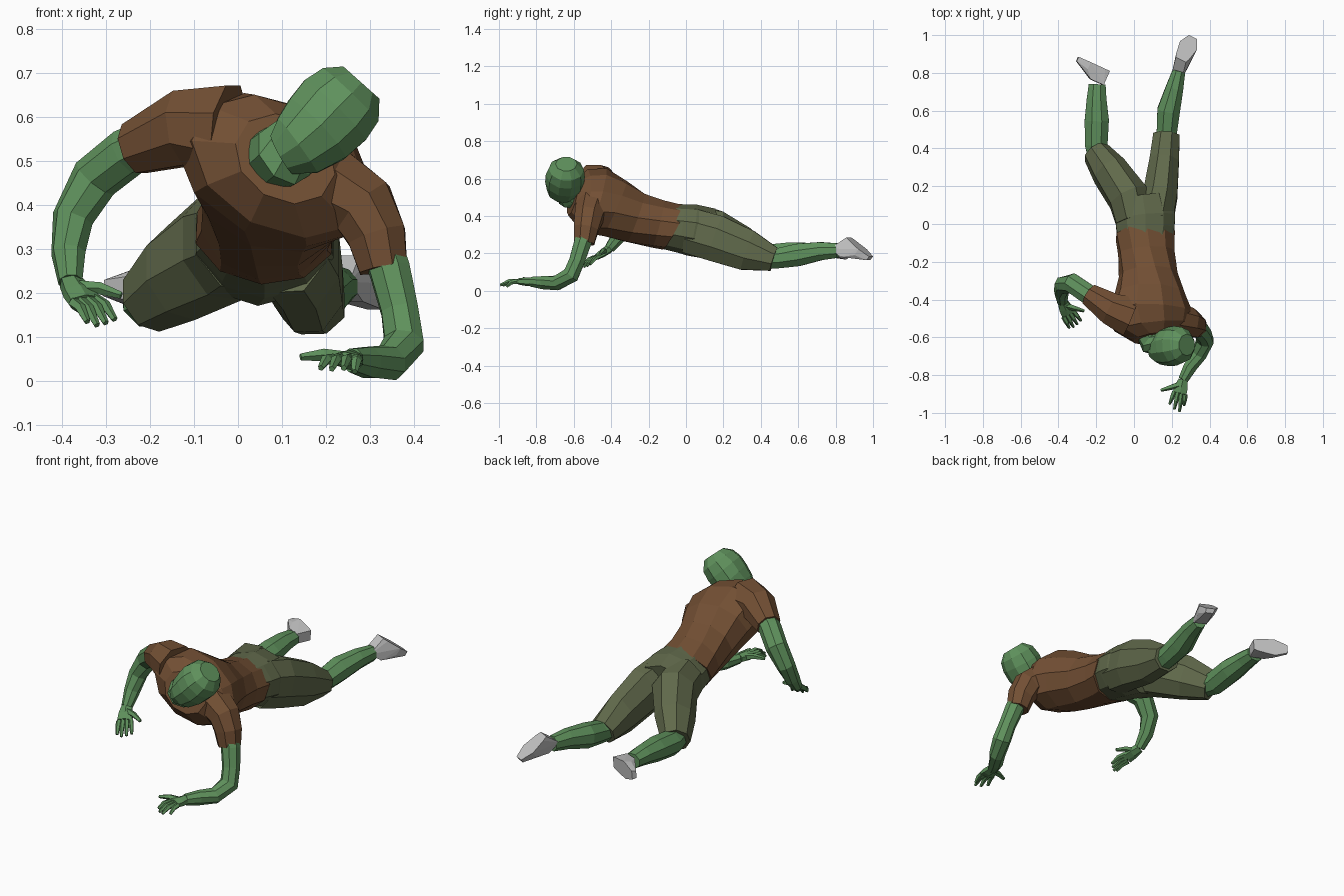
import bpy, bmesh, math
from mathutils import Vector as V


def material(name, rgb):
    m = bpy.data.materials.new(name)
    m.diffuse_color = (*rgb, 1)
    return m


SKIN = material("green skin", (0.115, 0.285, 0.108))
SHIRT = material("brown cloth", (0.17, 0.079, 0.034))
PANTS = material("olive cloth", (0.118, 0.142, 0.07))
SHOE = material("light grey", (0.54, 0.54, 0.54))


def finish(name, bm, mat):
    bmesh.ops.recalc_face_normals(bm, faces=bm.faces)
    me = bpy.data.meshes.new(name)
    bm.to_mesh(me)
    bm.free()
    me.materials.append(mat)
    ob = bpy.data.objects.new(name, me)
    bpy.context.collection.objects.link(ob)
    return ob


def loft(name, rings, mat, n=8, side=(1, 0, 0)):
    """Skin rings of (x, y, z, half width, half depth, roll in degrees, lean)."""
    bm = bmesh.new()
    pts = [V(r[:3]) for r in rings]
    loops = []
    for i, r in enumerate(rings):
        t = (pts[min(i + 1, len(pts) - 1)] - pts[max(i - 1, 0)]).normalized()
        s = V(side)
        if len(r) > 5:
            a = math.radians(r[5])
            s = V((math.cos(a), -0.1 * math.sin(a), -math.sin(a)))
        s = (s - t * s.dot(t)).normalized()
        u = t.cross(s)
        w, d = r[3] * 1.05, (r[4] if len(r) > 4 else r[3]) * 1.05
        if len(r) > 6:
            u = u + t * (r[6] / d)
        loops.append([bm.verts.new(pts[i] + s * w * math.cos(k) + u * d * math.sin(k))
                      for k in [(j + 0.5) * math.tau / n for j in range(n)]])
    for a, b in zip(loops, loops[1:]):
        for j in range(n):
            bm.faces.new((a[j], a[(j + 1) % n], b[(j + 1) % n], b[j]))
    bm.faces.new(loops[0])
    bm.faces.new(loops[-1])
    return finish(name, bm, mat)


def shoe(name, ankle, heel, toe, axis, wide=1.0):
    """Wedge shoe: ankle opening, flat sole from heel to toe."""
    ankle, heel, toe, axis = V(ankle), V(heel), V(toe), V(axis).normalized() * wide
    ball = heel.lerp(toe, 0.62)
    up = ankle - heel
    along = (toe - heel).normalized()
    up = (up - along * up.dot(along)).normalized()
    bm = bmesh.new()
    for p, w in ((heel, 0.03), (heel.lerp(toe, 0.15), 0.038), (ball, 0.05), (toe, 0.024),
                 (ball + up * 0.04, 0.042), (toe + up * 0.025, 0.02),
                 (ankle - along * 0.035, 0.03), (ankle + along * 0.04, 0.032)):
        for sgn in (-1, 1):
            bm.verts.new(p + axis * w * sgn)
    bmesh.ops.convex_hull(bm, input=bm.verts)
    bmesh.ops.dissolve_limit(bm, angle_limit=0.03, verts=bm.verts, edges=bm.edges)
    finish(name, bm, SHOE)


def hand(label, wrist, knuckle, spread, tips, thumb):
    """Flat palm, four bent fingers and a thumb."""
    wrist, knuckle, spread = V(wrist), V(knuckle), V(spread)
    mid = wrist.lerp(knuckle, 0.55)
    loft(label + "_palm", [(*wrist, 0.027, 0.023), (*mid, 0.038, 0.021),
                           (*knuckle, 0.04, 0.016)], SKIN, 6, spread)
    for i, tip in enumerate(tips):
        a = knuckle + spread.normalized() * (i - 1.5) * 0.02
        b = a.lerp(V(tip), 0.5) + V((0, 0, 0.01))
        loft(f"{label}_finger_{i + 1}", [(*a, 0.013), (*b, 0.012), (*tip, 0.007)], SKIN, 5, spread)
    a = wrist.lerp(knuckle, 0.3)
    b = a.lerp(V(thumb), 0.55) + V((0, 0, 0.008))
    loft(label + "_thumb", [(*a, 0.018), (*b, 0.014), (*thumb, 0.008)], SKIN, 5, (0, 1, 0))


# Shirt: torso rolled so one shoulder is raised, hem leaning forward below
loft("shirt_torso", [
    (0.06, -0.06, 0.337, 0.155, 0.122, 4, -0.035),
    (0.065, -0.15, 0.357, 0.145, 0.125, 8),
    (0.075, -0.27, 0.39, 0.15, 0.135, 15),
    (0.085, -0.38, 0.44, 0.185, 0.15, 22),
    (0.085, -0.47, 0.48, 0.23, 0.155, 26),
    (0.095, -0.545, 0.488, 0.205, 0.14, 27),
    (0.107, -0.605, 0.505, 0.115, 0.095, 30)], SHIRT, 10)
loft("raised_sleeve", [(-0.02, -0.49, 0.565, 0.11), (-0.12, -0.45, 0.575, 0.088),
                       (-0.235, -0.375, 0.528, 0.06)], SHIRT, 8, (0, 0, 1))
loft("lowered_sleeve", [(0.2, -0.5, 0.45, 0.09), (0.285, -0.52, 0.395, 0.078),
                        (0.315, -0.535, 0.33, 0.068), (0.33, -0.545, 0.255, 0.056)],
     SHIRT, 8, (0, 1, 0))

# Neck and tilted head
loft("neck", [(0.07, -0.55, 0.5, 0.07), (0.105, -0.625, 0.515, 0.073),
              (0.15, -0.64, 0.56, 0.06)], SKIN)
loft("head", [(0.1, -0.655, 0.515, 0.05, 0.055), (0.135, -0.66, 0.535, 0.076, 0.08),
              (0.18, -0.65, 0.573, 0.092, 0.099), (0.22, -0.645, 0.615, 0.097, 0.1),
              (0.255, -0.64, 0.65, 0.087, 0.09), (0.28, -0.64, 0.678, 0.055, 0.055)],
     SKIN, 10, (0.7, 0, -0.7))

# Arms and hands
loft("raised_arm", [(-0.17, -0.42, 0.555, 0.053), (-0.25, -0.367, 0.52, 0.054),
                    (-0.325, -0.315, 0.46, 0.053), (-0.375, -0.322, 0.37, 0.045),
                    (-0.385, -0.36, 0.29, 0.038), (-0.38, -0.41, 0.225, 0.027)],
     SKIN, 8, (0.5, 0.8, 0))
hand("raised_hand", (-0.38, -0.41, 0.225), (-0.348, -0.475, 0.182), (0.055, 0.035, 0.01),
     [(-0.342, -0.55, 0.135), (-0.32, -0.545, 0.127), (-0.3, -0.53, 0.132), (-0.28, -0.512, 0.14)],
     (-0.265, -0.46, 0.195))
loft("planted_arm", [(0.32, -0.53, 0.32, 0.048), (0.345, -0.555, 0.25, 0.047),
                     (0.367, -0.583, 0.16, 0.043), (0.377, -0.615, 0.085, 0.046),
                     (0.345, -0.69, 0.042, 0.04), (0.295, -0.76, 0.043, 0.036),
                     (0.26, -0.825, 0.048, 0.027)], SKIN, 8, (1, 0, 0))
hand("planted_hand", (0.26, -0.825, 0.048), (0.242, -0.895, 0.05), (-0.055, 0.015, 0),
     [(0.265, -0.96, 0.022), (0.24, -0.993, 0.03), (0.213, -0.98, 0.028), (0.188, -0.953, 0.03)],
     (0.142, -0.88, 0.055))

# Trousers: hips and two legs
loft("trouser_hips", [(0.06, -0.11, 0.345, 0.138, 0.116), (0.06, -0.02, 0.332, 0.155, 0.125),
                      (0.06, 0.03, 0.325, 0.158, 0.132), (0.045, 0.13, 0.305, 0.14, 0.13)],
     PANTS, 10)
loft("trouser_leg_spread", [(0.0, 0.02, 0.33, 0.1, 0.12), (-0.03, 0.14, 0.31, 0.108, 0.13),
                            (-0.13, 0.28, 0.245, 0.095, 0.112),
                            (-0.203, 0.38, 0.185, 0.07, 0.078)], PANTS)
loft("trouser_leg_straight", [(0.11, 0.02, 0.32, 0.1, 0.125), (0.14, 0.16, 0.28, 0.093, 0.128),
                              (0.16, 0.33, 0.215, 0.08, 0.112),
                              (0.172, 0.47, 0.168, 0.072, 0.066)], PANTS)

# Bare shins
loft("shin_spread", [(-0.185, 0.34, 0.19, 0.055), (-0.2, 0.42, 0.185, 0.062),
                     (-0.197, 0.55, 0.2, 0.066, 0.06), (-0.198, 0.66, 0.21, 0.054, 0.048),
                     (-0.195, 0.74, 0.21, 0.046, 0.038)], SKIN)
loft("shin_straight", [(0.165, 0.42, 0.17, 0.055), (0.175, 0.5, 0.175, 0.056),
                       (0.183, 0.6, 0.192, 0.062, 0.062), (0.215, 0.72, 0.212, 0.048, 0.05),
                       (0.238, 0.81, 0.215, 0.035, 0.04)], SKIN)

# Shoes
shoe("shoe_spread", (-0.195, 0.75, 0.212), (-0.13, 0.81, 0.212), (-0.295, 0.885, 0.212),
     (0.1, 0, 1), 0.92)
shoe("shoe_straight", (0.24, 0.81, 0.205), (0.248, 0.87, 0.285), (0.312, 0.99, 0.183), (0.88, -0.45, 0))
